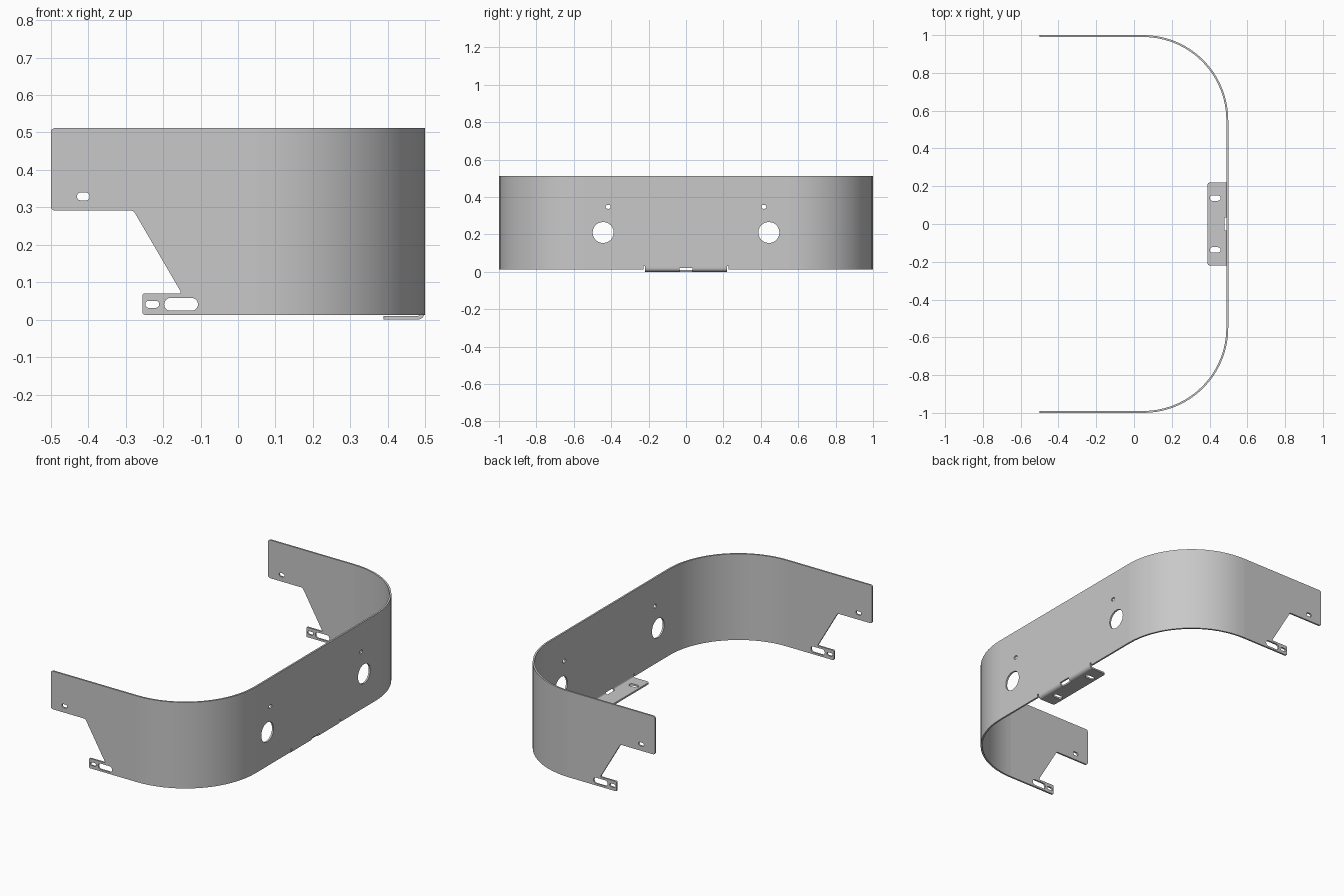
import bpy, bmesh, math
from mathutils import Vector

cube = bpy.data.objects.get("Cube")
if cube:
    bpy.data.objects.remove(cube, do_unlink=True)

THICK = 0.01
TOP, BOTTOM = 0.512, 0.013
OUTER_X, OUTER_Y, BEND_R = 0.499, 1.0, 0.45
BEND_X, BEND_Y = OUTER_X - BEND_R, OUTER_Y - BEND_R
FOLD_R, FOLD_TOP = 0.02, 0.03
TAB_X, TAB_Y, SLIT_Y = 0.388, 0.22, 0.035

steel = bpy.data.materials.new("grey sheet steel")
steel.use_nodes = True
GREY = (0.58, 0.58, 0.58, 1)
steel.diffuse_color = GREY
steel.node_tree.nodes["Principled BSDF"].inputs["Base Color"].default_value = GREY

# Plate plane (u, v) and thickness w, placed across each axis
PLACE = {"X": lambda u, v, w: (w, u, v),
         "Y": lambda u, v, w: (u, w, v),
         "Z": lambda u, v, w: (u, v, w)}


def rounded(corners, steps=6):
    """Closed outline from (u, v, corner radius) entries."""
    pts = [Vector(c[:2]) for c in corners]
    out = []
    for i, p in enumerate(pts):
        radius = corners[i][2]
        if radius == 0:
            out.append(p)
            continue
        a = (pts[i - 1] - p).normalized()
        b = (pts[(i + 1) % len(pts)] - p).normalized()
        half = a.angle(b) / 2
        centre = p + (a + b).normalized() * radius / math.sin(half)
        start = (p + a * radius / math.tan(half) - centre).normalized()
        end = (p + b * radius / math.tan(half) - centre).normalized()
        out += [centre + radius * start.slerp(end, s / steps)
                for s in range(steps + 1)]
    return out


def slot(u, v, width, height):
    """Rounded slot outline; equal sides give a circle."""
    w, h = width / 2, height / 2
    r = min(w, h) * 0.98
    return rounded([(u - w, v - h, r), (u + w, v - h, r),
                    (u + w, v + h, r), (u - w, v + h, r)])


def plate(name, outline, holes, axis, low, high):
    """Fill an outline with holes and give it thickness along an axis."""
    bm = bmesh.new()
    loops = [[bm.verts.new((u, v, 0)) for u, v in loop]
             for loop in [outline] + holes]
    edges = [bm.edges.new((loop[i - 1], loop[i]))
             for loop in loops for i in range(len(loop))]
    bmesh.ops.triangle_fill(bm, edges=edges, use_beauty=True, normal=(0, 0, 1))
    # Opposite side and rims
    filled = list(bm.faces)
    twin = {v: bm.verts.new((v.co.x, v.co.y, 1)) for loop in loops for v in loop}
    for face in filled:
        bm.faces.new([twin[v] for v in reversed(face.verts)])
    for loop in loops:
        for i, v in enumerate(loop):
            bm.faces.new((loop[i - 1], v, twin[v], twin[loop[i - 1]]))
    for v in bm.verts:
        v.co = PLACE[axis](v.co.x, v.co.y, low + (high - low) * v.co.z)
    bmesh.ops.recalc_face_normals(bm, faces=bm.faces)
    mesh = bpy.data.meshes.new(name)
    bm.to_mesh(mesh)
    bm.free()
    mesh.materials.append(steel)
    mesh.shade_smooth()
    mesh.set_sharp_from_angle(angle=math.radians(30))
    bpy.context.collection.objects.link(bpy.data.objects.new(name, mesh))


def quarter(cu, cv, radius, steps):
    """Quarter arc from +v round to +u."""
    return [(cu + radius * math.sin(t), cv + radius * math.cos(t))
            for t in (math.pi / 2 * s / steps for s in range(steps + 1))]


# Side arm: upper strip, sloped cut and lower foot
arm = rounded([(BEND_X, TOP, 0), (-0.5, TOP, 0.012), (-0.5, 0.291, 0.012),
               (-0.279, 0.291, 0.012), (-0.15, 0.07, 0.004),
               (-0.255, 0.07, 0.006), (-0.255, BOTTOM, 0.006),
               (BEND_X, BOTTOM, 0)])
arm_slots = [slot(-0.413, 0.329, 0.034, 0.021),
             slot(-0.229, 0.041, 0.037, 0.019),
             slot(-0.152, 0.041, 0.09, 0.034)]

# Corner bend in plan
bend = (quarter(BEND_X, BEND_Y, BEND_R, 18)
        + quarter(BEND_X, BEND_Y, BEND_R - THICK, 18)[::-1])


def fold_arc(radius):
    """Quarter arc from the tab underside up to the long wall."""
    return [(x, 2 * FOLD_R - z)
            for x, z in quarter(OUTER_X - FOLD_R, FOLD_R, radius, 6)]


# Fold between long wall and tab, seen from the side
fold = (fold_arc(FOLD_R) + [(OUTER_X, FOLD_TOP), (OUTER_X - THICK, FOLD_TOP)]
        + fold_arc(FOLD_R - THICK)[::-1])

for side, sign in (("right", -1), ("left", 1)):
    plate(side + "_arm", arm, arm_slots, "Y",
          sign * OUTER_Y, sign * (OUTER_Y - THICK))
    plate(side + "_corner_bend", [(x, sign * y) for x, y in bend], [],
          "Z", BOTTOM, TOP)
    plate(side + "_tab_fold", fold, [], "Y", sign * SLIT_Y, sign * TAB_Y)

# Long wall, notched below for the folded tab with relief at each end
RELIEF_Y = TAB_Y + 0.008
half_edge = [(SLIT_Y, FOLD_R), (SLIT_Y, FOLD_TOP), (RELIEF_Y, FOLD_TOP),
             (RELIEF_Y, BOTTOM), (BEND_Y, BOTTOM), (BEND_Y, TOP)]
wall = [(-y, z) for y, z in half_edge[::-1]] + half_edge
wall_holes = []
for sign in (-1, 1):
    wall_holes.append(slot(sign * 0.443, 0.21, 0.112, 0.112))
    wall_holes.append(slot(sign * 0.416, 0.347, 0.027, 0.02))
plate("long_wall", wall, wall_holes, "X", OUTER_X - THICK, OUTER_X)

# Mounting tab
tab = rounded([(OUTER_X - FOLD_R, TAB_Y, 0), (TAB_X, TAB_Y, 0.015),
               (TAB_X, -TAB_Y, 0.015), (OUTER_X - FOLD_R, -TAB_Y, 0)])
tab_slots = [slot(0.43, sign * 0.137, 0.058, 0.028) for sign in (-1, 1)]
plate("mounting_tab", tab, tab_slots, "Z", 0, THICK)
